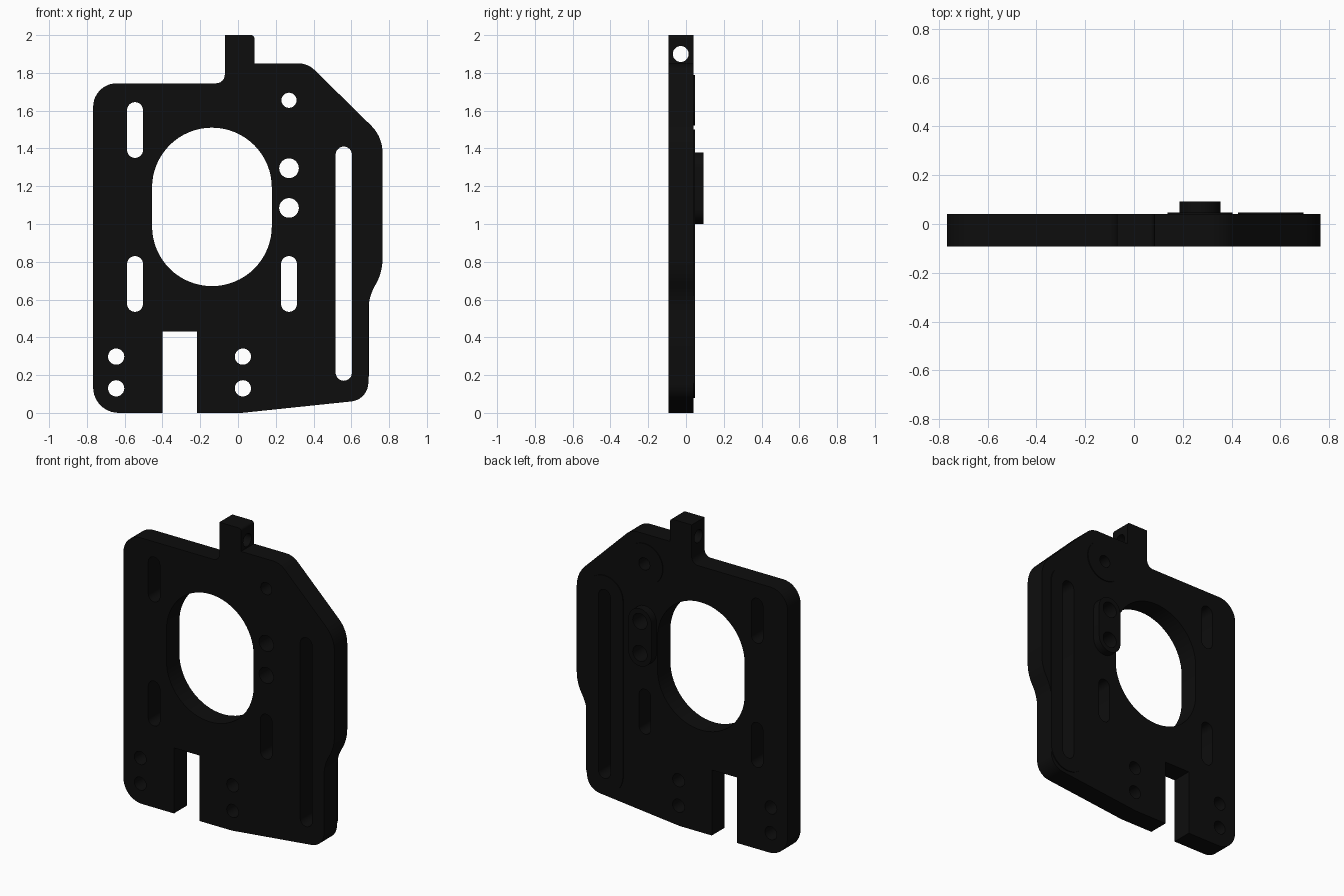
import bpy, bmesh, math
from mathutils import Vector

if "Cube" in bpy.data.objects:
    bpy.data.objects.remove(bpy.data.objects["Cube"])

BLACK = bpy.data.materials.new("black")
BLACK.diffuse_color = (0.004, 0.004, 0.004, 1)
BLACK.use_nodes = True
BLACK.node_tree.nodes["Principled BSDF"].inputs["Base Color"].default_value = BLACK.diffuse_color


def rounded(corners, steps=10):
    """Outline from (x, z, radius) corners, each replaced by a fillet arc."""
    pts = []
    n = len(corners)
    for i, (x, z, r) in enumerate(corners):
        p = Vector((x, z))
        if r == 0:
            pts.append(p)
            continue
        a = (Vector(corners[i - 1][:2]) - p).normalized()
        b = (Vector(corners[(i + 1) % n][:2]) - p).normalized()
        half = a.angle(b) / 2
        centre = p + (a + b).normalized() * (r / math.sin(half))
        start = p + a * (r / math.tan(half)) - centre
        end = p + b * (r / math.tan(half)) - centre
        sweep = math.atan2(start.x * end.y - start.y * end.x, start.dot(end))
        for k in range(steps + 1):
            t = sweep * k / steps
            c, s = math.cos(t), math.sin(t)
            pts.append(centre + Vector((start.x * c - start.y * s, start.x * s + start.y * c)))
    return pts


def slot(x, z0, z1, r, steps=20):
    """Upright slot between arc centres z0 and z1; a circle if they match."""
    pts = []
    for zc, a0 in ((z1, 0), (z0, math.pi)):
        for k in range(steps + 1):
            if z0 == z1 and k == steps:
                continue
            a = a0 + math.pi * k / steps
            pts.append(Vector((x + r * math.cos(a), zc + r * math.sin(a))))
    return pts


def plate(name, loops, y0, y1):
    """Fill an outline with holes and extrude it from y0 to y1."""
    curve = bpy.data.curves.new(name, 'CURVE')
    curve.dimensions = '2D'
    curve.fill_mode = 'BOTH'
    curve.extrude = (y1 - y0) / 2
    for loop in loops:
        s = curve.splines.new('POLY')
        s.points.add(len(loop) - 1)
        for p, q in zip(s.points, loop):
            p.co = (q.x, q.y, 0, 1)
        s.use_cyclic_u = True
    temp = bpy.data.objects.new("temp", curve)
    bpy.context.collection.objects.link(temp)
    bpy.context.view_layer.update()
    mesh = bpy.data.meshes.new_from_object(temp.evaluated_get(bpy.context.evaluated_depsgraph_get()))
    bpy.data.objects.remove(temp)
    bm = bmesh.new()
    bm.from_mesh(mesh)
    bmesh.ops.remove_doubles(bm, verts=bm.verts, dist=1e-5)
    for v in bm.verts:
        v.co = (v.co.x, (y0 + y1) / 2 - v.co.z, v.co.y)
    bmesh.ops.recalc_face_normals(bm, faces=bm.faces)
    bm.to_mesh(mesh)
    bm.free()
    mesh.materials.clear()
    mesh.materials.append(BLACK)
    ob = bpy.data.objects.new(name, mesh)
    bpy.context.collection.objects.link(ob)
    bpy.context.view_layer.objects.active = ob
    ob.select_set(True)
    bpy.ops.object.shade_smooth_by_angle(angle=math.radians(30))
    ob.select_set(False)
    return ob


FRONT, BACK = -0.093, 0.041

# Openings
long_slot = slot(0.56, 0.213, 1.367, 0.043)
top_hole = slot(0.27, 1.655, 1.655, 0.04)
boss_holes = [slot(0.27, z, z, 0.052) for z in (1.085, 1.295)]
window = slot(-0.138, 0.988, 1.193, 0.317, 32)
short_slots = [slot(x, z0 + 0.042, z1 - 0.042, 0.042)
               for x, z0, z1 in ((-0.545, 1.35, 1.645), (-0.545, 0.535, 0.83), (0.27, 0.535, 0.83))]
foot_holes = [slot(x, z, z, 0.043) for x in (-0.645, 0.026) for z in (0.13, 0.298)]

# Main plate with its top tab and bottom notch
outline = rounded([
    (-0.767, 0, 0.135), (-0.40, 0, 0), (-0.40, 0.43, 0), (-0.216, 0.43, 0), (-0.216, 0, 0),
    (0.02, 0, 0.1), (0.69, 0.07, 0.1), (0.69, 0.61, 0.27), (0.765, 0.745, 0.27),
    (0.765, 1.462, 0.2), (0.37, 1.85, 0.12), (0.087, 1.85, 0), (0.087, 2.0, 0.018),
    (-0.07, 2.0, 0), (-0.07, 1.745, 0.045), (-0.767, 1.745, 0.125)])
body = plate("main_plate", [outline, window, long_slot, top_hole]
             + boss_holes + short_slots + foot_holes, FRONT, BACK)

# Cross hole through the tab
bpy.ops.mesh.primitive_cylinder_add(vertices=40, radius=0.042, depth=0.3,
                                    location=(0.01, -0.028, 1.9), rotation=(0, math.pi / 2, 0))
cutter = bpy.context.object
cutter.name = "tab_hole_cutter"
cutter.data.materials.append(BLACK)
cutter.hide_render = True
cutter.hide_set(True)
cut = body.modifiers.new("tab_hole", 'BOOLEAN')
cut.operation = 'DIFFERENCE'
cut.solver = 'EXACT'
cut.object = cutter

# Raised pads and boss on the back
plate("long_slot_pad", [slot(0.56, 0.213, 1.367, 0.134), long_slot], BACK, 0.047)
plate("top_hole_pad", [slot(0.27, 1.655, 1.655, 0.133), top_hole], BACK, 0.047)
plate("twin_hole_boss", [slot(0.27, 1.085, 1.295, 0.084)] + boss_holes, BACK, 0.093)
